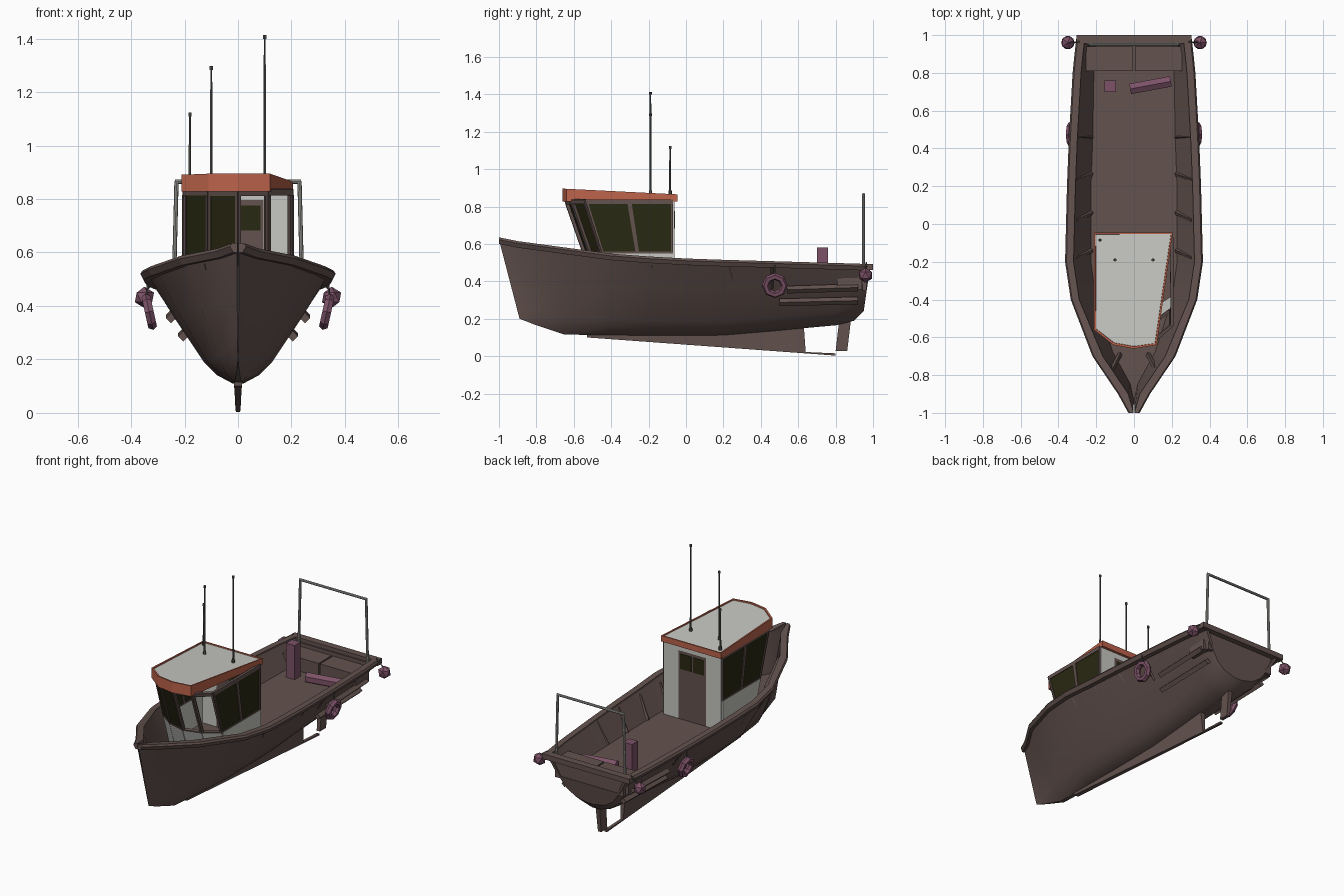
import bpy, bmesh, math
from mathutils import Vector

if "Cube" in bpy.data.objects:
    bpy.data.objects.remove(bpy.data.objects["Cube"])


def material(name, *rgb):
    m = bpy.data.materials.new(name)
    m.use_nodes = True
    m.diffuse_color = (*rgb, 1)
    m.node_tree.nodes["Principled BSDF"].inputs["Base Color"].default_value = (*rgb, 1)
    return m


BROWN = material("dull brown", .125, .085, .077)
ORANGE = material("burnt orange", .5, .125, .07)
WHITE = material("off white", .57, .57, .54)
GLASS = material("dark olive glass", .022, .021, .006)
PURPLE = material("dusky purple", .2, .083, .135)
STEEL = material("grey steel", .36, .36, .34)
DARK = material("dark metal", .1, .1, .09)


def finish(bm, name, *mats, smooth=0):
    bmesh.ops.recalc_face_normals(bm, faces=bm.faces)
    me = bpy.data.meshes.new(name)
    bm.to_mesh(me)
    bm.free()
    ob = bpy.data.objects.new(name, me)
    bpy.context.collection.objects.link(ob)
    for m in mats:
        me.materials.append(m)
    if smooth:
        bpy.ops.object.select_all(action='DESELECT')
        ob.select_set(True)
        bpy.context.view_layer.objects.active = ob
        bpy.ops.object.shade_smooth_by_angle(angle=math.radians(smooth))
    return ob


def loft(name, rings, mat, smooth=0):
    """Skin a row of closed rings and cap both ends."""
    bm = bmesh.new()
    rows = [[bm.verts.new(p) for p in r] for r in rings]
    n = len(rows[0])
    for a, b in zip(rows, rows[1:]):
        for i in range(n):
            j = (i + 1) % n
            bm.faces.new((a[i], a[j], b[j], b[i]))
    bm.faces.new(rows[0])
    bm.faces.new(rows[-1])
    return finish(bm, name, mat, smooth=smooth)


def box(name, lo, hi, mat):
    bm = bmesh.new()
    bmesh.ops.create_cube(bm, size=1)
    lo, hi = Vector(lo), Vector(hi)
    for v in bm.verts:
        v.co = (lo + hi) / 2 + v.co * (hi - lo)
    return finish(bm, name, mat)


def rod(name, a, b, r, mat, sides=8, r2=None):
    a, b = Vector(a), Vector(b)
    bm = bmesh.new()
    bmesh.ops.create_cone(bm, cap_ends=True, segments=sides, radius1=r,
                          radius2=r2 or r, depth=(b - a).length)
    ob = finish(bm, name, mat, smooth=40 if sides > 4 else 0)
    ob.location = (a + b) / 2
    ob.rotation_euler = (b - a).to_track_quat('Z', 'Y').to_euler()
    return ob


def prism(name, outline, r_top, r_low, mat):
    """Thin upright slab from a (y, z) outline, tapering downwards."""
    def width(z):
        return r_low + (r_top - r_low) * min(1, z / .14)
    return loft(name, [[(s * width(z), y, z) for y, z in outline] for s in (-1, 1)], mat)


# Hull stations: y, rail half width, rail height, keel height, rake at the keel, stern roundness
STATIONS = [(-1, .03, .635, .2, .11, 0), (-.9, .085, .615, .165, .1, 0),
            (-.7, .22, .588, .115, .05, 0), (-.4, .335, .548, .113, 0, 0),
            (-.2, .365, .533, .11, 0, 0), (0, .36, .522, .11, 0, 0),
            (.2, .355, .515, .112, 0, 0), (.45, .345, .508, .133, 0, 0),
            (.8, .325, .498, .165, 0, .4), (.9, .315, .495, .19, 0, .8),
            (.985, .305, .492, .24, -.035, 1)]
V_SHAPE = [(0, 0), (.06, 0), (.24, .08), (.38, .2), (.7, .6), (1, 1)]
U_SHAPE = [(0, 0), (.1, 0), (.38, .08), (.58, .24), (.82, .62), (1, 1)]
DECK = .365


def inner(y, w):
    return max(.002, w - (.055 if y < -.5 else .045))


def hull_ring(y, w, sheer, keel, rake, rnd):
    top, hw = sheer - .012, w - .025
    sec = [(a + (c - a) * rnd, b + (d - b) * rnd) for (a, b), (c, d) in zip(V_SHAPE, U_SHAPE)]
    half = [(x * hw, keel + t * (top - keel)) for x, t in sec]
    deck_edge = 0
    for (x0, z0), (x1, z1) in zip(half, half[1:]):
        if z0 <= DECK <= z1:
            deck_edge = x0 + (x1 - x0) * (DECK - z0) / (z1 - z0) - .015
    rim = min(inner(y, w), hw * .95)
    half += [(rim, top), (max(.001, min(deck_edge, rim)), DECK), (0, DECK)]
    ring = half + [(-x, z) for x, z in reversed(half[1:-1])]
    return [(x, y + rake * (top - z) / (top - keel), z) for x, z in ring]


loft("hull", [hull_ring(*s) for s in STATIONS], BROWN, 35)

# Rub rail round the sheer, stern rail and inner transom
for s, side in ((1, "left"), (-1, "right")):
    rings = []
    for y, w, z, *_ in STATIONS:
        i = inner(y, w)
        rings.append([(s * i, y, z), (s * (w - .008), y, z), (s * w, y, z - .012),
                      (s * (w - .012), y, z - .035), (s * i, y, z - .035)])
    loft(side + "_rail", rings, BROWN)
box("stern_rail", (-.305, .955, .46), (.305, 1, .493), BROWN)
box("inner_transom", (-.24, .945, .35), (.24, .965, .47), BROWN)

# Keel, shoe and rudder
prism("keel", [(-.53, .12), (-.53, .1), (.8, .003), (.8, .015), (.64, .022), (.63, .16), (0, .14)],
      .017, .008, BROWN)
prism("rudder", [(.82, .2), (.8, .028), (.862, .028), (.885, .22)], .015, .01, BROWN)

for s, side in ((1, "left"), (-1, "right")):
    # Bulwark ribs
    for y, dy in ((.46, 0), (.25, .015), (.04, .02), (-.16, .02)):
        rod(side + "_rib", (s * .31, y - dy, .49), (s * .225, y + dy, DECK), .013, BROWN, 4)
    rod(side + "_bow_rib", (s * .12, -.78, .56), (s * .075, -.69, DECK), .013, BROWN, 4)
    # Side strakes
    rod(side + "_upper_strake", (s * .25, .54, .355), (s * .25, .92, .367), .02, BROWN, 4)
    rod(side + "_lower_strake", (s * .205, .5, .287), (s * .205, .92, .297), .02, BROWN, 4)
    # Tyre and stern fenders
    bpy.ops.mesh.primitive_torus_add(major_segments=8, minor_segments=6, major_radius=.05,
                                     minor_radius=.019, location=(s * .332, .475, .378),
                                     rotation=(0, math.pi / 2 + s * .22, 0))
    tyre = bpy.context.object
    tyre.name = side + "_tyre_fender"
    tyre.data.materials.append(PURPLE)
    rod(side + "_tyre_rope", (s * .345, .475, .42), (s * .335, .475, .495), .004, DARK, 5)
    bm = bmesh.new()
    bmesh.ops.create_icosphere(bm, subdivisions=1, radius=.04)
    ball = finish(bm, side + "_stern_fender", PURPLE)
    ball.location = (s * .35, .96, .432)
    rod(side + "_fender_rope", (s * .345, .96, .46), (s * .29, .965, .5), .004, DARK, 5)
    # Gantry posts and stern lockers
    rod(side + "_gantry_post", (s * .24, .95, .47), (s * .23, .95, .868), .008, STEEL)
    box(side + "_stern_locker", (s * .005, .81, DECK - .01), (s * .255, .94, .45), BROWN)
rod("gantry_bar", (-.235, .95, .865), (.235, .95, .865), .008, STEEL)

# Loose gear on deck
box("upright_drum", (-.155, .7, DECK), (-.095, .76, .58), PURPLE)
rod("deck_roll", (-.02, .715, .395), (.195, .755, .395), .032, PURPLE, 6)

# Cabin walls: each spans two corner posts given as (x, y at floor, y at roof)
FLOOR, ROOF = DECK, .838
CORNERS = [(.2, -.07, -.07), (.2, -.39, -.54), (.11, -.45, -.615), (0, -.48, -.645)]


def wall_point(a, b, u, v):
    x, y0, y1 = (p + (q - p) * u for p, q in zip(a, b))
    return Vector((x, y0 + (y1 - y0) * v, FLOOR + (ROOF - FLOOR) * v))


def panel(name, a, b, u0, u1, v0, v1, mat, thick=.016):
    bm = bmesh.new()
    q = [wall_point(a, b, u, v) for u, v in ((u0, v0), (u1, v0), (u1, v1), (u0, v1))]
    off = (q[1] - q[0]).cross(q[3] - q[0]).normalized() * thick / 2
    bm.free()
    return loft(name, [[p - off for p in q], [p + off for p in q]], mat)


SILL, HEAD = .41, .95


def window_wall(name, a, b, panes, bar, glazed):
    panel(name + "_lower_wall", a, b, 0, 1, 0, SILL - .02, WHITE)
    panel(name + "_sill", a, b, 0, 1, SILL - .02, SILL, BROWN)
    panel(name + "_header", a, b, 0, 1, HEAD, 1, BROWN)
    for k in range(panes + 1):
        c = k / panes
        panel(name + "_post", a, b, max(0, c - bar), min(1, c + bar), SILL, HEAD, BROWN, .018)
    if glazed:
        panel(name + "_glass", a, b, 0, 1, SILL, HEAD, GLASS, .008)


for s, side in ((1, "left"), (-1, "right")):
    c = [(s * x, y0, y1) for x, y0, y1 in CORNERS]
    window_wall(side + "_cabin", c[0], c[1], 2, .025, True)
    window_wall(side + "_quarter", c[1], c[2], 1, .1, s < 0)
    window_wall(side + "_windscreen", c[2], c[3], 1, .09, s < 0)

# Cabin back with its door
a, b = (-.2, -.07, -.07), (.2, -.07, -.07)
panel("back_wall_right", a, b, 0, .26, 0, 1, WHITE)
panel("back_wall_left", a, b, .74, 1, 0, 1, WHITE)
panel("back_wall_header", a, b, .26, .74, .91, 1, WHITE)
panel("door", a, b, .26, .74, 0, .91, BROWN)
for u in (.29, .515):
    panel("door_window", a, b, u, u + .195, .67, .87, GLASS, .022)

# Roof: sloping slab with a rim round a pale sunken top
bm = bmesh.new()
plan = [(-.212, -.045), (-.212, -.56), (-.11, -.64), (0, -.66), (.12, -.64), (.205, -.045)]
base = bm.faces.new([bm.verts.new((x, y, .828)) for x, y in plan])
ext = bmesh.ops.extrude_face_region(bm, geom=[base])["geom"]
top = next(f for f in ext if isinstance(f, bmesh.types.BMFace))
for v in top.verts:
    v.co.z = .865 - .05 * (v.co.y + .045)
if not any(len(f.verts) == 6 and f is not top for f in bm.faces):
    bm.faces.new([v for v in bm.verts if v.co.z < .83])
bm.normal_update()
bmesh.ops.recalc_face_normals(bm, faces=bm.faces)
bmesh.ops.inset_region(bm, faces=[top], thickness=.011, depth=0)
bmesh.ops.inset_region(bm, faces=[top], thickness=.002, depth=-.006)
top.material_index = 1
finish(bm, "cabin_roof", ORANGE, WHITE)

# Aerials
for x, y, z in ((.1, -.19, 1.41), (-.1, -.19, 1.295), (-.18, -.085, 1.12)):
    rod("aerial", (x, y, .85), (x, y, z), .006, DARK, 6, .004)
    rod("aerial_tip", (x, y, z - .012), (x, y, z + .003), .007, DARK, 6)
    rod("aerial_base", (x, y, .86), (x, y, .885), .009, DARK, 6)
